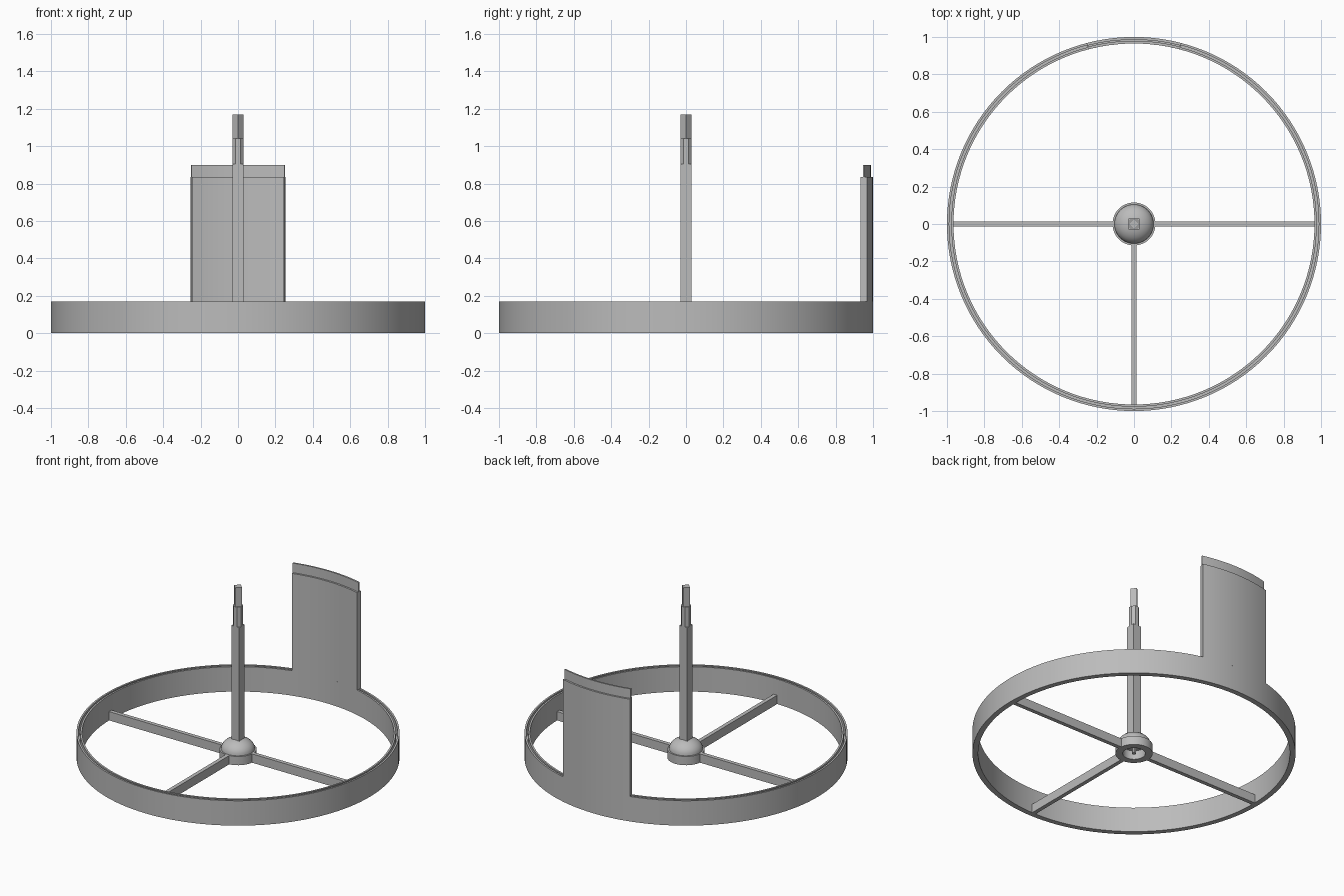
import bpy
import bmesh
import math

cube = bpy.data.objects.get("Cube")
if cube:
    bpy.data.objects.remove(cube, do_unlink=True)

grey = bpy.data.materials.new("plain_grey")
grey.use_nodes = True
COLOUR = (0.5, 0.5, 0.5, 1)
grey.diffuse_color = COLOUR
grey.node_tree.nodes["Principled BSDF"].inputs["Base Color"].default_value = COLOUR


def finish(name, bm, smooth=True):
    bmesh.ops.recalc_face_normals(bm, faces=bm.faces)
    mesh = bpy.data.meshes.new(name)
    bm.to_mesh(mesh)
    bm.free()
    mesh.materials.append(grey)
    obj = bpy.data.objects.new(name, mesh)
    bpy.context.collection.objects.link(obj)
    if smooth:
        bpy.ops.object.select_all(action="DESELECT")
        obj.select_set(True)
        bpy.context.view_layer.objects.active = obj
        bpy.ops.object.shade_smooth_by_angle(angle=math.radians(30))
    return obj


def sweep(name, profile, start=0, end=360, steps=128):
    """Turn a closed (radius, height) profile about the z axis."""
    bm = bmesh.new()
    full = end - start == 360
    rows = []
    for i in range(steps if full else steps + 1):
        a = math.radians(start + (end - start) * i / steps)
        rows.append([bm.verts.new((r * math.cos(a), r * math.sin(a), z))
                     for r, z in profile])
    n = len(profile)
    for i in range(steps):
        p, q = rows[i], rows[(i + 1) % len(rows)]
        for j in range(n):
            k = (j + 1) % n
            bm.faces.new((p[j], p[k], q[k], q[j]))
    if not full:
        bm.faces.new(rows[0])
        bm.faces.new(rows[-1])
    bmesh.ops.remove_doubles(bm, verts=bm.verts, dist=1e-5)
    return finish(name, bm)


def prism(name, sides, radius, z0, z1, turn=0):
    """Upright prism with its first corner at the given turn."""
    bm = bmesh.new()
    ring = [math.radians(turn + 360 * i / sides) for i in range(sides)]
    base = bm.faces.new([bm.verts.new((radius * math.cos(a), radius * math.sin(a), z0))
                         for a in ring])
    top = bmesh.ops.extrude_face_region(bm, geom=[base])["geom"]
    bmesh.ops.translate(bm, vec=(0, 0, z1 - z0),
                        verts=[v for v in top if isinstance(v, bmesh.types.BMVert)])
    return finish(name, bm, smooth=False)


def box(name, lo, hi):
    bm = bmesh.new()
    bmesh.ops.create_cube(bm, size=1)
    for v in bm.verts:
        v.co = [l + (c + 0.5) * (h - l) for c, l, h in zip(v.co, lo, hi)]
    return finish(name, bm, smooth=False)


R_OUT, R_IN, RIM_H = 1.0, 0.965, 0.17
G_OUT, G_IN, GROOVE = 0.988, 0.977, 0.065

# Rim with a slot along its top edge
sweep("rim", [(R_IN, 0), (R_OUT, 0), (R_OUT, RIM_H), (G_OUT, RIM_H),
              (G_OUT, RIM_H - GROOVE), (G_IN, RIM_H - GROOVE),
              (G_IN, RIM_H), (R_IN, RIM_H)])

# Curved wall panel at the back with a tongue along its top
PANEL_H = 0.835
sweep("wall_panel", [(R_IN, RIM_H), (R_OUT, RIM_H), (R_OUT, PANEL_H),
                     (G_OUT, PANEL_H), (G_OUT, PANEL_H + GROOVE),
                     (G_IN, PANEL_H + GROOVE), (G_IN, PANEL_H), (R_IN, PANEL_H)],
      start=75.3, end=104.7, steps=12)

# Hollow hub with a domed cap
HUB_R, HUB_H, DOME_R, DOME_H = 0.115, 0.06, 0.105, 0.075
dome = [(DOME_R * math.cos(t), HUB_H + DOME_H * math.sin(t))
        for t in (math.radians(90 * i / 8) for i in range(8))]
sweep("hub", [(0.07, 0), (HUB_R, 0), (HUB_R, HUB_H)] + dome
      + [(0, HUB_H + DOME_H), (0, HUB_H), (0.07, HUB_H)], steps=48)

# Three spokes: left, right and front
W = 0.0135
for side, sign in (("left", 1), ("right", -1)):
    x0, x1 = sorted((sign * 0.09, sign * 0.97))
    box("spoke_" + side, (x0, -W, 0), (x1, W, HUB_H))
box("spoke_front", (-W, -0.97, 0), (W, -0.09, HUB_H))

# Mast: square shaft, eight-sided neck, turned square tip, and a pin below
HALF = 0.03
prism("mast_shaft", 4, HALF * math.sqrt(2), 0.1, 0.905, 45)
prism("mast_neck", 8, HALF / math.cos(math.pi / 8), 0.905, 1.04, 22.5)
prism("mast_tip", 4, HALF, 1.04, 1.17)
prism("mast_pin", 8, 0.014, 0.0, 0.08, 22.5)
